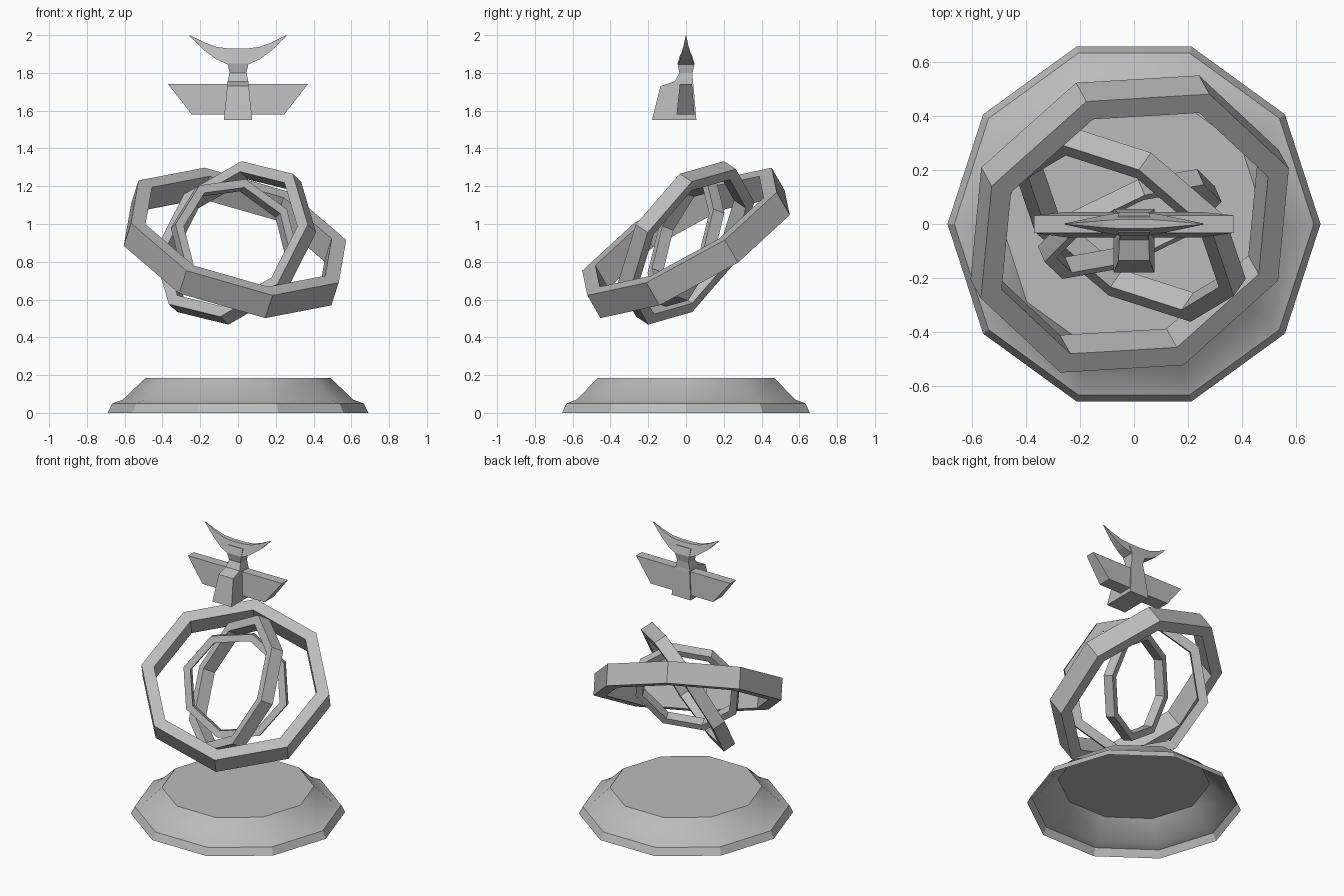
import bpy, bmesh, math
from mathutils import Vector

if "Cube" in bpy.data.objects:
    bpy.data.objects.remove(bpy.data.objects["Cube"])

grey = bpy.data.materials.new("stone grey")
grey.diffuse_color = (0.5, 0.5, 0.5, 1)
grey.use_nodes = True
grey.node_tree.nodes["Principled BSDF"].inputs["Base Color"].default_value = grey.diffuse_color


def finish(name, bm, smooth=None):
    bmesh.ops.recalc_face_normals(bm, faces=bm.faces)
    me = bpy.data.meshes.new(name)
    bm.to_mesh(me)
    bm.free()
    me.materials.append(grey)
    ob = bpy.data.objects.new(name, me)
    bpy.context.collection.objects.link(ob)
    if smooth:
        bpy.ops.object.select_all(action='DESELECT')
        ob.select_set(True)
        bpy.context.view_layer.objects.active = ob
        bpy.ops.object.shade_smooth_by_angle(angle=math.radians(smooth))
    return ob


def loft(name, sections, close_loop=False, cap_start=True, cap_end=True, smooth=None):
    """Skin a row of equal-length closed sections."""
    bm = bmesh.new()
    rows = [[bm.verts.new(p) for p in s] for s in sections]
    pairs = list(zip(rows, rows[1:]))
    if close_loop:
        pairs.append((rows[-1], rows[0]))
    n = len(rows[0])
    for a, b in pairs:
        for i in range(n):
            j = (i + 1) % n
            bm.faces.new((a[i], a[j], b[j], b[i]))
    if not close_loop:
        if cap_start:
            bm.faces.new(rows[0])
        if cap_end:
            bm.faces.new(rows[-1])
    return finish(name, bm, smooth)


# Ten-sided pedestal, a shell open underneath
profile = [(0.69, 0.0), (0.665, 0.05), (0.61, 0.07), (0.49, 0.185)]
loft("pedestal",
     [[(r * math.cos(math.tau * i / 10), r * math.sin(math.tau * i / 10), z)
       for i in range(10)] for r, z in profile],
     cap_start=False, smooth=32)


# Three tilted eight-sided hoops around a shared centre
def hoop(name, axis, corner, radius, width):
    c = Vector((-0.016, 0, 0.9))
    n = Vector(axis).normalized()
    u = Vector(corner)
    u = (u - n * u.dot(n)).normalized()
    v = n.cross(u)
    sections = []
    for i in range(8):
        t = math.tau * i / 8
        d = u * math.cos(t) + v * math.sin(t)
        sections.append([c + d * radius * k + n * (s * width / 2)
                         for k, s in ((1, -1), (1, 1), (0.865, 1), (0.865, -1))])
    loft(name, sections, close_loop=True)


hoop("outer_hoop", (0.268, -0.48, 0.835), (-0.181, 0.49, 0.331), 0.62, 0.144)
hoop("middle_hoop", (0.504, 0.721, -0.476), (0.056, 0.231, 0.41), 0.476, 0.088)
hoop("inner_hoop", (0.38, -0.87, 0.31), (0.265, 0.176, 0.17), 0.357, 0.066)


# Body and neck: stacked rectangles (z, half width, front y, back y)
def rect(z, hx, y0, y1):
    return [(-hx, y0, z), (hx, y0, z), (hx, y1, z), (-hx, y1, z)]


loft("body", [rect(*s) for s in (
    (1.55, 0.075, -0.18, 0.055), (1.73, 0.057, -0.135, 0.04),
    (1.755, 0.055, -0.06, 0.036), (1.80, 0.045, -0.035, 0.035),
    (1.85, 0.055, -0.045, 0.045), (1.90, 0.06, -0.03, 0.03))])

# Wing: one tapered slab through the body
loft("wing", [rect(1.58, 0.245, -0.05, 0.045), rect(1.74, 0.37, -0.033, 0.032)])

# Crescent tail: sections along x (x, low z, high z, half depth)
half = [(0.257, 1.995, 2.0, 0.002), (0.18, 1.92, 1.962, 0.018),
        (0.115, 1.872, 1.938, 0.032), (0.055, 1.845, 1.93, 0.042)]
rows = [(-x, a, b, y) for x, a, b, y in half] + half[::-1]
loft("tail", [[(x, -y, a), (x, y, a), (x, 0.4 * y, b), (x, -0.4 * y, b)]
              for x, a, b, y in rows])
